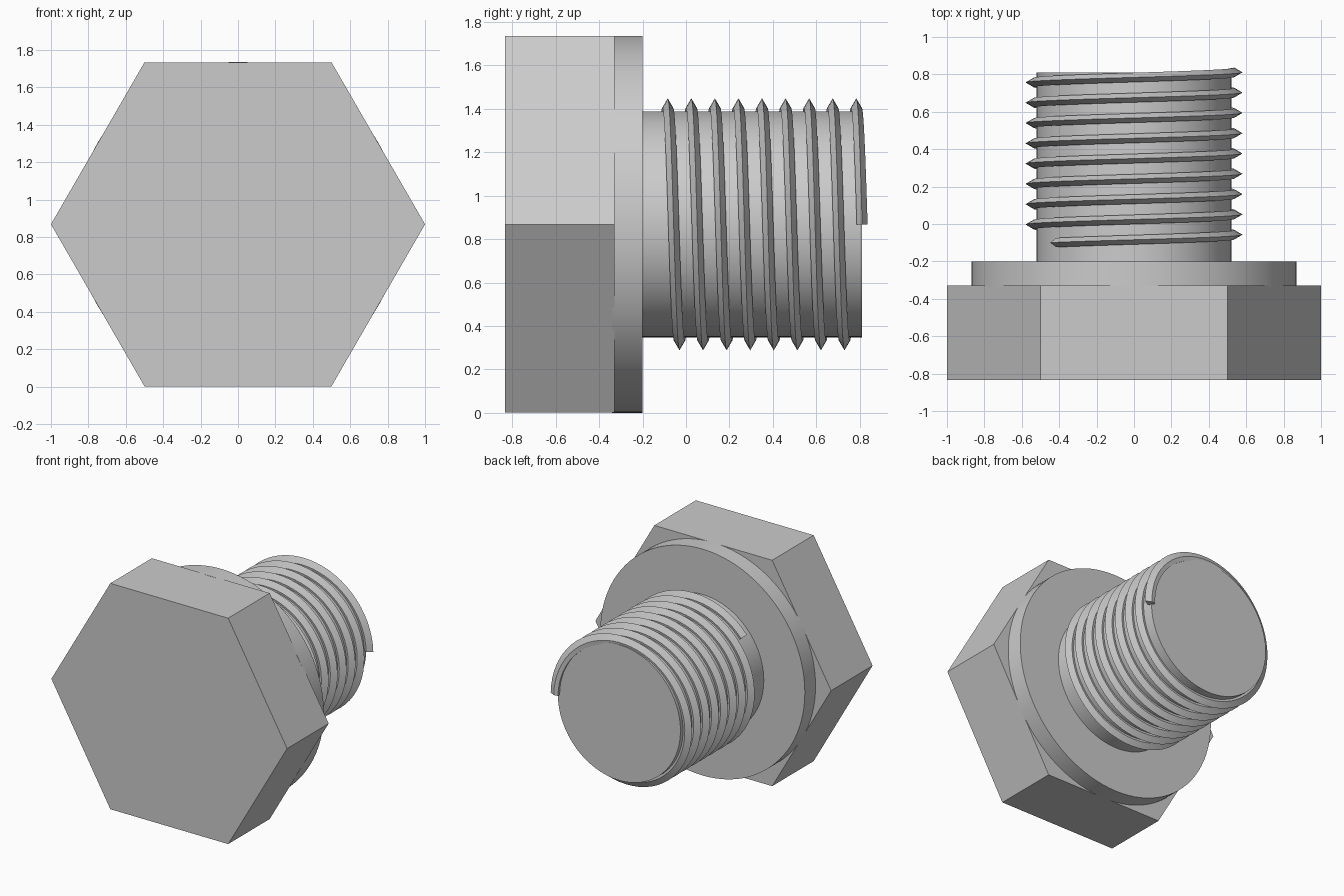
import bpy, bmesh
from math import sin, cos, pi, radians

if "Cube" in bpy.data.objects:
    bpy.data.objects.remove(bpy.data.objects["Cube"])

CZ = 0.868  # height of the bolt axis


def finish(name, bm):
    bmesh.ops.recalc_face_normals(bm, faces=bm.faces)
    mesh = bpy.data.meshes.new(name)
    bm.to_mesh(mesh)
    bm.free()
    obj = bpy.data.objects.new(name, mesh)
    bpy.context.collection.objects.link(obj)
    bpy.ops.object.select_all(action='DESELECT')
    obj.select_set(True)
    bpy.context.view_layer.objects.active = obj
    bpy.ops.object.shade_smooth_by_angle(angle=radians(30))
    return obj


def loft(bm, rings):
    for a, b in zip(rings, rings[1:]):
        n = len(a)
        for i in range(n):
            j = (i + 1) % n
            bm.faces.new((a[i], a[j], b[j], b[i]))


def prism(name, sides, radius, y0, y1):
    bm = bmesh.new()
    rings = [[bm.verts.new((radius * cos(2 * pi * i / sides), y,
                            CZ + radius * sin(2 * pi * i / sides)))
              for i in range(sides)] for y in (y0, y1)]
    loft(bm, rings)
    for ring in rings:
        bm.faces.new(ring)
    return finish(name, bm)


# Head, washer face and shank along the y axis
prism("hex_head", 6, 1.0, -0.833, -0.33)
prism("washer_flange", 96, 0.868, -0.34, -0.2)
prism("shank", 96, 0.52, -0.21, 0.81)

# Helical thread: peaked section swept back from the tip
PITCH, TURNS, STEPS = 0.1085, 8.4, 64
END_Y = 0.811
section = [(0.58, 0), (0.537, 0.025), (0.505, 0.02), (0.505, -0.02), (0.537, -0.025)]
bm = bmesh.new()
rings = []
for k in range(int(TURNS * STEPS) + 1):
    t = k / STEPS
    a = 2 * pi * t
    rings.append([bm.verts.new((r * cos(a), END_Y - PITCH * t + dy, CZ + r * sin(a)))
                  for r, dy in section])
loft(bm, rings)
bm.faces.new(rings[0])
bm.faces.new(rings[-1])
finish("screw_thread", bm)
